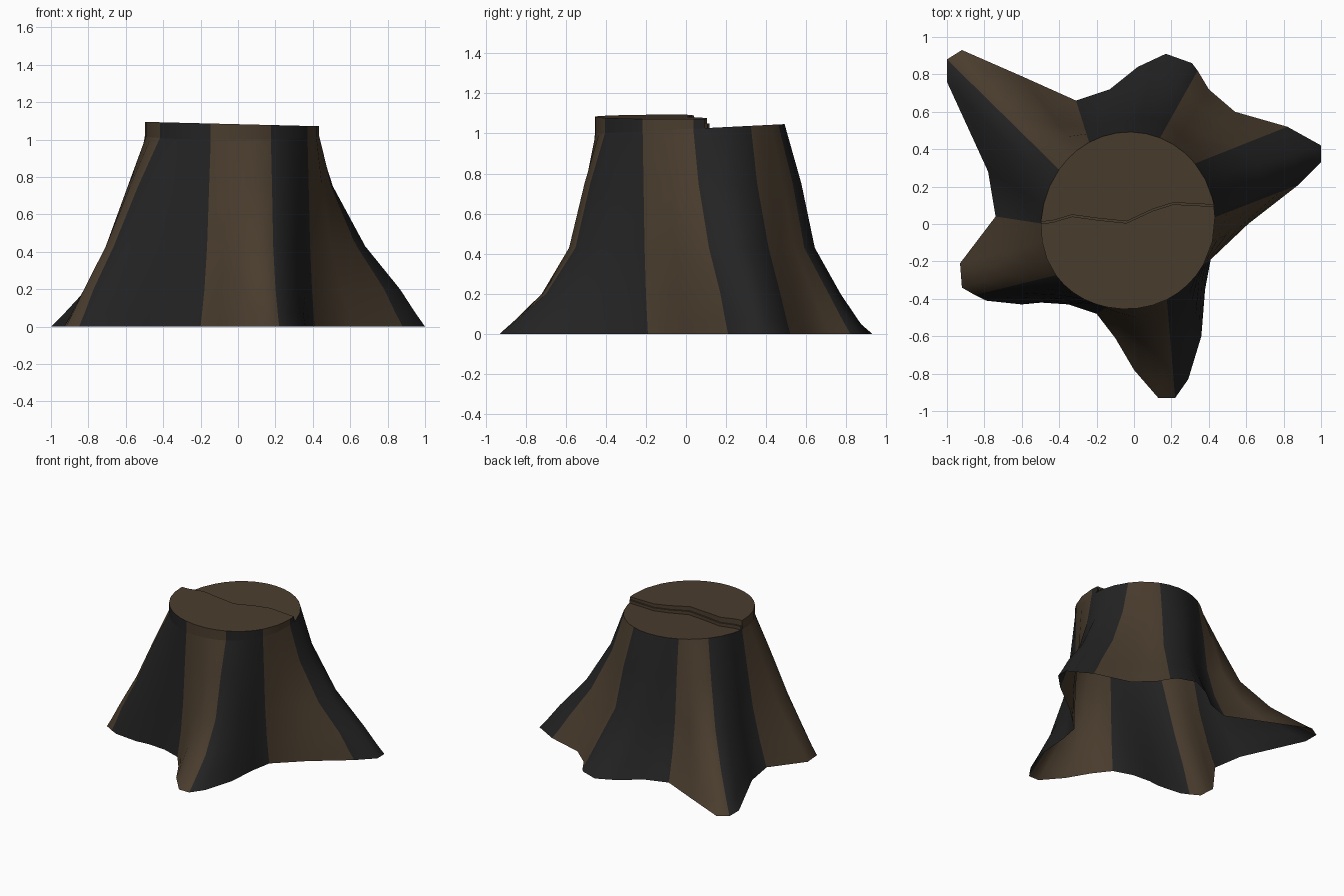
import bpy, bmesh, math

if "Cube" in bpy.data.objects:
    bpy.data.objects.remove(bpy.data.objects["Cube"])


def material(name, rgb):
    m = bpy.data.materials.new(name)
    m.diffuse_color = (*rgb, 1)
    m.use_nodes = True
    m.node_tree.nodes["Principled BSDF"].inputs["Base Color"].default_value = m.diffuse_color
    return m


MATS = [material("brown_bark", (0.068, 0.046, 0.027)),
        material("dark_bark", (0.017, 0.017, 0.0175))]

# Bark stripes, alternately brown and dark: start angle on the round top,
# root spread at the three middle heights, ground outline points.
STRIPES = [
    (-30, (.62, .36, .16), [(.41, -.19), (.61, 0)]),
    (2, (.78, .45, .15), [(.88, .21), (1, .33), (1, .42)]),
    (40, (.75, .45, .16), [(.82, .52), (.54, .60), (.40, .72)]),
    (69, (.70, .36, .20), [(.34, .82), (.31, .86), (.17, .91), (.02, .84), (-.13, .72)]),
    (118, (.62, .36, .20), [(-.31, .66), (-.6, .79), (-.92, .93)]),
    (145, (.62, .34, .14), [(-1, .88), (-1, .76), (-.78, .28)]),
    (182, (.72, .45, .20), [(-.74, .04), (-.93, -.21), (-.92, -.34)]),
    (216, (.82, .57, .27), [(-.85, -.38), (-.79, -.41), (-.60, -.43), (-.5, -.42), (-.35, -.43)]),
    (255, (.62, .36, .16), [(-.2, -.48), (-.1, -.61), (0, -.78), (.13, -.93)]),
    (296, (.56, .28, .14), [(.22, -.93), (.29, -.83), (.36, -.6), (.38, -.35)]),
]
HEIGHTS = (0, .07, .2, .43, .75)


def rim(angle):
    a = math.radians(angle)
    r = 1 + .06 * max(0, math.cos(a - math.radians(213))) ** 4
    return -.025 + .458 * r * math.cos(a), .02 + .472 * r * math.sin(a)


def low_z(y):
    return 1.022 + .05 * y      # sloping lower half of the cut


def high_z(x):
    return 1.082 - .025 * x     # sloping raised half of the cut


def finish(name, bm):
    me = bpy.data.meshes.new(name)
    bm.normal_update()
    bm.to_mesh(me)
    bm.free()
    for m in MATS:
        me.materials.append(m)
    ob = bpy.data.objects.new(name, me)
    bpy.context.collection.objects.link(ob)
    bpy.ops.object.select_all(action='DESELECT')
    ob.select_set(True)
    bpy.context.view_layer.objects.active = ob
    bpy.ops.object.shade_smooth_by_angle(angle=math.radians(62))


# Columns: ground point, top angle, spread at each height, stripe colour
columns = []
for s, (start, spread, pts) in enumerate(STRIPES):
    nxt = STRIPES[(s + 1) % len(STRIPES)]
    end = nxt[0] if s + 1 < len(STRIPES) else 330
    for k, p in enumerate(pts):
        t = k / len(pts)
        f = [a + (b - a) * t for a, b in zip(spread, nxt[1])]
        f = [1, 1 - (1 - f[0]) * .37] + f
        columns.append((p, start + (end - start) * t, f, s % 2))

# Trunk with flaring roots, open underneath
bm = bmesh.new()
rings = []
for h, z in enumerate(HEIGHTS):
    ring = []
    for (bx, by), ang, f, _ in columns:
        tx, ty = rim(ang)
        ring.append(bm.verts.new((tx + (bx - tx) * f[h], ty + (by - ty) * f[h], z)))
    rings.append(ring)
top = [rim(c[1]) for c in columns]
rings.append([bm.verts.new((x, y, low_z(y))) for x, y in top])
n = len(columns)
for lo, hi in zip(rings, rings[1:]):
    for i in range(n):
        j = (i + 1) % n
        bm.faces.new((lo[i], lo[j], hi[j], hi[i])).material_index = columns[i][3]
finish("trunk_and_roots", bm)

# Jagged split across the cut, from right to left
SPLIT = [rim(9), (.21, .105), (.10, .07), (-.04, .005), (-.20, .022),
         (-.33, .04), (-.44, .008), rim(182)]
LEDGE = [(x, y + .012) for x, y in SPLIT]

# Lower back half of the cut
bm = bmesh.new()
back = [rim(a) for _, a, _, _ in columns if 9 < a < 182] + LEDGE[::-1]
bm.faces.new([bm.verts.new((x, y, low_z(y))) for x, y in back])
finish("lower_cut", bm)

# Raised front half: bark skirt, stepped split edge and top face
bm = bmesh.new()
skirt = [(a, c) for _, a, _, c in columns if a >= 182]
skirt += [(a + 360, c) for _, a, _, c in columns if a < 9] + [(369, 0)]
pts = [rim(a) for a, _ in skirt]
lo = [bm.verts.new((x, y, low_z(y))) for x, y in pts]
hi = [bm.verts.new((x, y, high_z(x))) for x, y in pts]
for i in range(len(pts) - 1):
    bm.faces.new((lo[i], lo[i + 1], hi[i + 1], hi[i])).material_index = skirt[i][1]
step = [[(x, y, low_z(y)) for x, y in LEDGE], [(x, y, 1.05) for x, y in LEDGE],
        [(x, y, 1.05) for x, y in SPLIT], [(x, y, high_z(x)) for x, y in SPLIT]]
step = [[bm.verts.new(p) for p in row] for row in step]
for a, b in zip(step, step[1:]):
    for i in range(len(SPLIT) - 1):
        bm.faces.new((a[i], a[i + 1], b[i + 1], b[i]))
bm.faces.new(hi + step[-1][1:-1])
bmesh.ops.remove_doubles(bm, verts=bm.verts, dist=.0005)
finish("raised_cut", bm)
